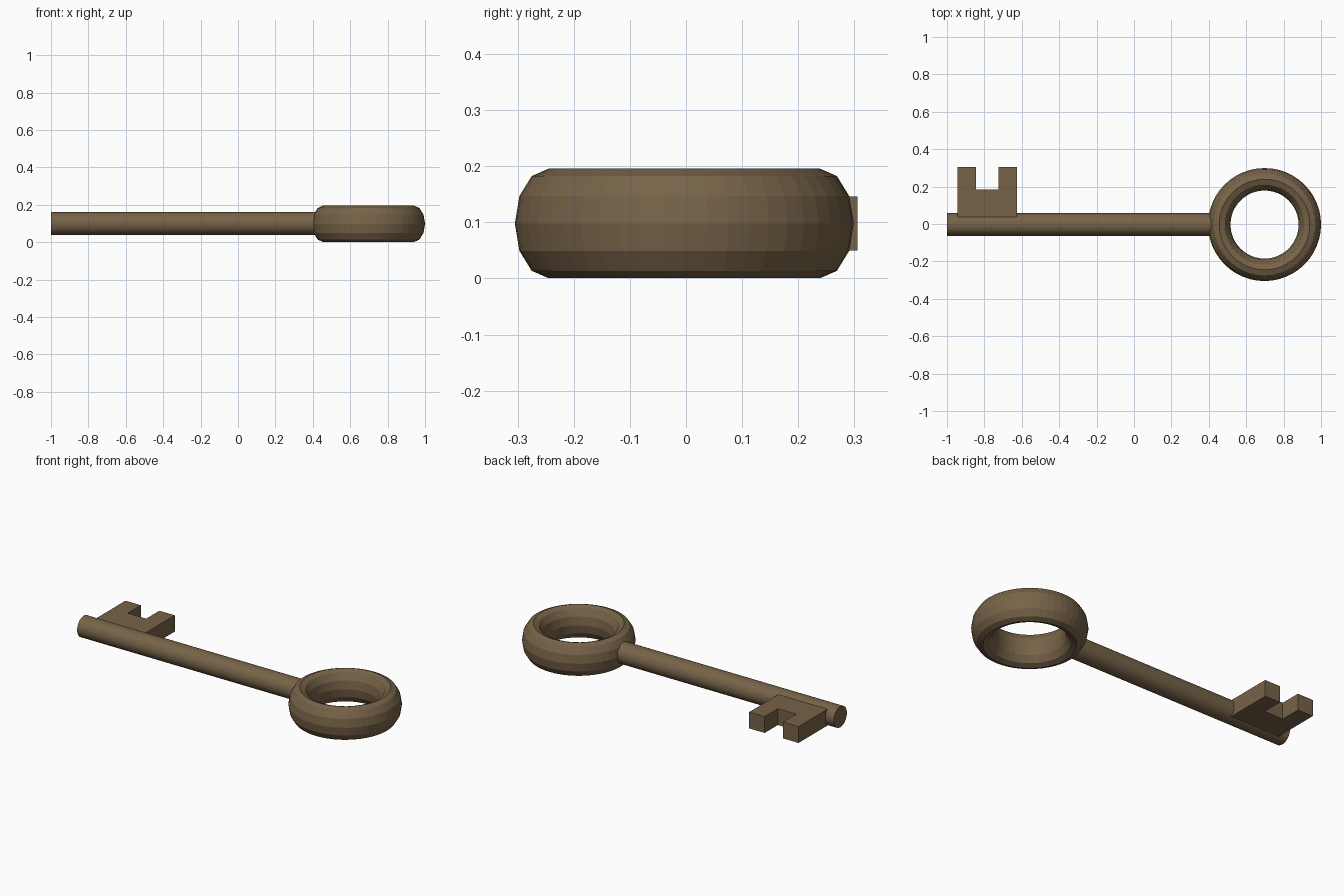
import bpy, bmesh, math
from mathutils import Matrix

if "Cube" in bpy.data.objects:
    bpy.data.objects.remove(bpy.data.objects["Cube"])

bronze = bpy.data.materials.new("aged bronze")
bronze.diffuse_color = (0.185, 0.125, 0.065, 1)
bronze.use_nodes = True
bronze.node_tree.nodes["Principled BSDF"].inputs["Base Color"].default_value = bronze.diffuse_color

CENTRE_Y, CENTRE_Z = -0.003, 0.098


def finish(name, bm):
    bmesh.ops.recalc_face_normals(bm, faces=bm.faces)
    mesh = bpy.data.meshes.new(name)
    bm.to_mesh(mesh)
    bm.free()
    mesh.materials.append(bronze)
    obj = bpy.data.objects.new(name, mesh)
    bpy.context.collection.objects.link(obj)
    return obj


# Bow: torus ring with a tall elliptical section
bpy.ops.mesh.primitive_torus_add(major_segments=48, minor_segments=12,
                                 major_radius=0.242, minor_radius=0.06,
                                 location=(0.698, CENTRE_Y, CENTRE_Z))
bow = bpy.context.object
bow.name = "bow_ring"
bow.data.transform(Matrix.Diagonal((1, 1, 0.0975 / 0.06, 1)))
bow.data.materials.append(bronze)

# Shaft: round rod from the tip into the ring wall
x0, x1 = -1.0, 0.45
bm = bmesh.new()
bmesh.ops.create_cone(bm, cap_ends=True, segments=32, radius1=0.061,
                      radius2=0.061, depth=x1 - x0,
                      matrix=Matrix.Translation(((x0 + x1) / 2, CENTRE_Y, 0.1))
                      @ Matrix.Rotation(math.pi / 2, 4, 'Y'))
finish("shaft", bm)

# Bit: notched plate extruded from its outline
outline = [(-0.945, 0.0), (-0.625, 0.0), (-0.625, 0.306), (-0.725, 0.306),
           (-0.725, 0.184), (-0.845, 0.184), (-0.845, 0.306), (-0.945, 0.306)]
bm = bmesh.new()
face = bm.faces.new([bm.verts.new((x, y, 0.05)) for x, y in outline])
ext = bmesh.ops.extrude_face_region(bm, geom=[face])
bmesh.ops.translate(bm, vec=(0, 0, 0.096),
                    verts=[v for v in ext["geom"] if isinstance(v, bmesh.types.BMVert)])
finish("key_bit", bm)
